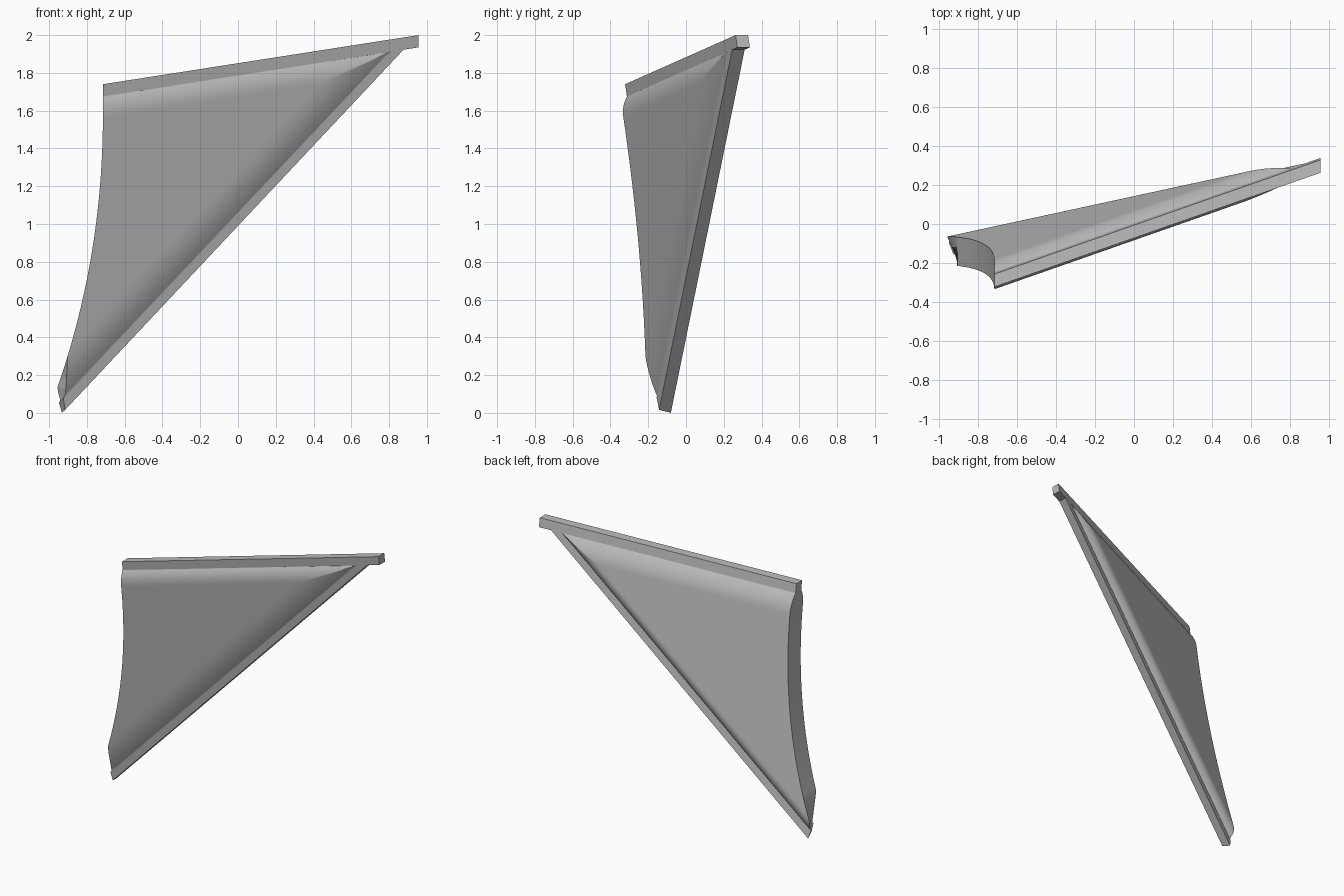
import bpy, math

cube = bpy.data.objects.get("Cube")
if cube:
    bpy.data.objects.remove(cube, do_unlink=True)

grey = bpy.data.materials.new("plain_grey")
grey.use_nodes = True
colour = (0.5, 0.5, 0.5, 1)
grey.diffuse_color = colour
grey.node_tree.nodes["Principled BSDF"].inputs["Base Color"].default_value = colour

BAR = 0.033            # half thickness of the frame bars
TIP = (0.81, 1.914)    # inner corner where the bars meet


def mid_plane(x, z):
    """Depth of the leaning middle plane."""
    return 0.3733 * x - 0.1478 * z + 0.2346


def make(name, verts, faces):
    mesh = bpy.data.meshes.new(name)
    mesh.from_pydata(verts, [], faces)
    mesh.materials.append(grey)
    obj = bpy.data.objects.new(name, mesh)
    bpy.context.collection.objects.link(obj)
    bpy.ops.object.select_all(action="DESELECT")
    obj.select_set(True)
    bpy.context.view_layer.objects.active = obj
    bpy.ops.object.mode_set(mode="EDIT")
    bpy.ops.mesh.select_all(action="SELECT")
    bpy.ops.mesh.remove_doubles(threshold=0.0001)
    bpy.ops.mesh.normals_make_consistent(inside=False)
    bpy.ops.object.mode_set(mode="OBJECT")
    bpy.ops.object.shade_smooth_by_angle(angle=math.radians(35))
    return obj


def bar(name, front, back):
    """Four-sided bar from its front and back outlines in x and z."""
    verts = [(x, mid_plane(x, z) - BAR, z) for x, z in front]
    verts += [(x, mid_plane(x, z) + BAR, z) for x, z in back]
    sides = [(i, (i + 1) % 4, (i + 1) % 4 + 4, i + 4) for i in range(4)]
    make(name, verts, [(3, 2, 1, 0), (4, 5, 6, 7)] + sides)


# Frame bars
top = [(-0.715, 1.675), (0.955, 1.935), (0.955, 2.0), (-0.715, 1.74)]
bar("top_bar", top, top)
upper_end = [(0.885, 1.932), (0.82, 1.932)]
bar("diagonal_bar",
    [(-0.925, 0.08), (-0.915, 0.016)] + upper_end,
    [(-0.948, 0.055), (-0.932, 0.0)] + upper_end)


def swell(x, z, full, top_width, diagonal_width):
    """Half thickness of the panel, rounding down to the bars."""
    to_top = (1.786 + 0.1557 * x - z) / 1.012 / top_width
    to_diagonal = (z - 1.061 * x - 1.061) / 1.458 / diagonal_width
    t = min(1, max(0, min(to_top, to_diagonal)))
    return BAR + (full - BAR) * (1 - (1 - t) ** 2.2)


def concave_edge(z):
    return -0.715 - 0.108 * max(0, 1.6 - z) ** 2.1


# Padded panel: rays run from the concave edge to the tip on both sides
RAYS, STEPS = 80, 70
verts, faces = [], []
for side, shape in ((-1, (0.068, 0.11, 0.15)), (1, (0.08, 0.13, 0.08))):
    for i in range(RAYS + 1):
        w = (1 - math.cos(math.pi * i / RAYS)) / 2
        z0 = 0.06 + (1.68 - 0.06) * w
        x0 = max(concave_edge(z0), -0.93)
        lean = -0.93 - 0.37 * side * swell(x0, z0, *shape)
        x0 = max(concave_edge(z0), lean)
        for j in range(STEPS + 1):
            u = j / STEPS
            x = x0 + (TIP[0] - x0) * u
            z = z0 + (TIP[1] - z0) * u
            y = mid_plane(x, z) + side * swell(x, z, *shape)
            verts.append((x, y, z))

row = STEPS + 1
back = row * (RAYS + 1)
for i in range(RAYS):
    for j in range(STEPS):
        a = i * row + j
        quad = (a, a + 1, a + row + 1, a + row)
        faces.append(quad)
        faces.append(tuple(v + back for v in reversed(quad)))
    # Wall along the concave edge
    a = i * row
    faces.append((a, a + row, a + row + back, a + back))
# Walls hidden against the bars
for first in (0, RAYS * row):
    for j in range(STEPS):
        a = first + j
        faces.append((a, a + 1, a + 1 + back, a + back))
make("padded_panel", verts, faces)
